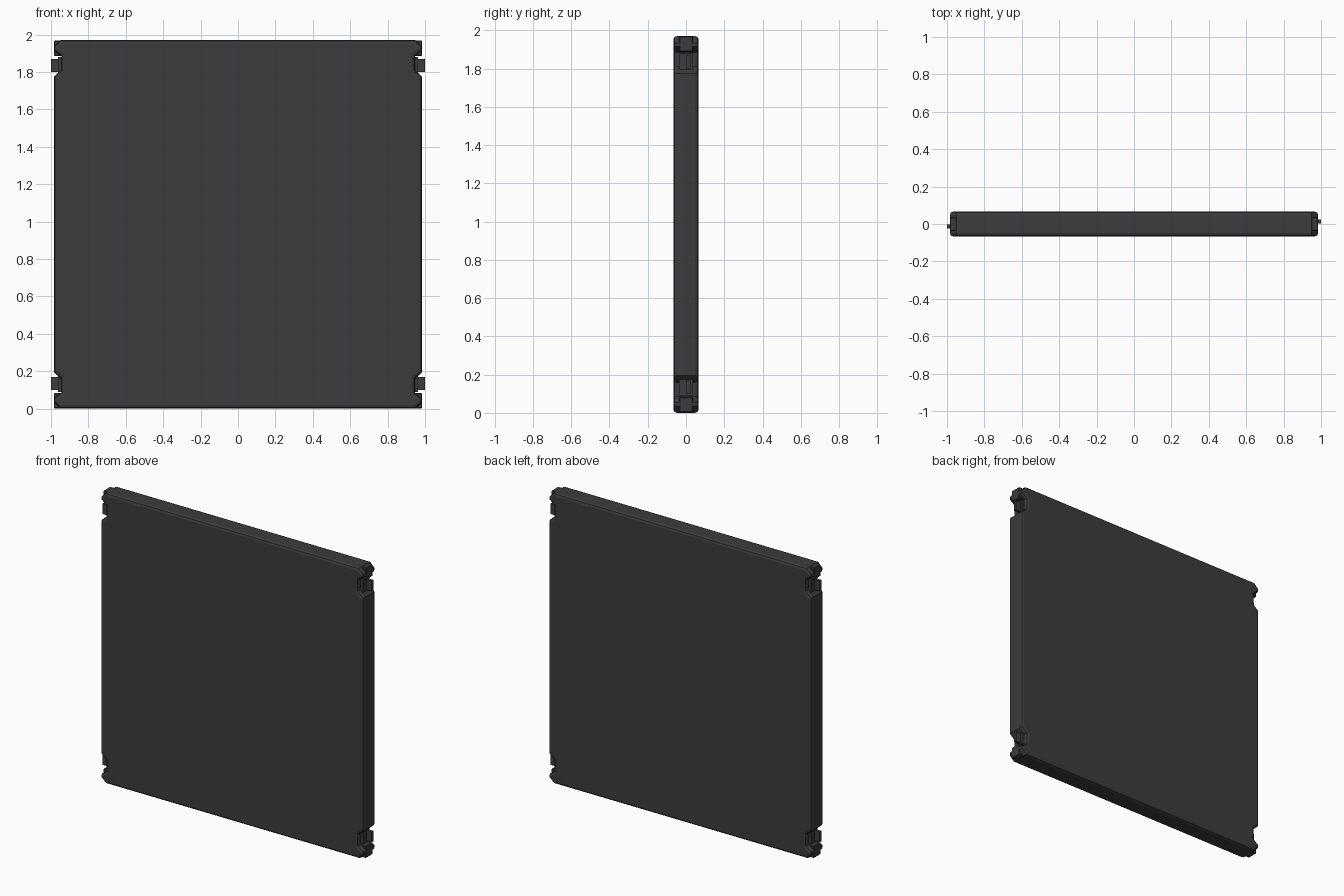
import bpy, bmesh

if "Cube" in bpy.data.objects:
    bpy.data.objects.remove(bpy.data.objects["Cube"])

H = 1.97      # panel height
T = 0.066     # half thickness

mat = bpy.data.materials.new("dark_grey")
mat.diffuse_color = (0.045, 0.045, 0.045, 1)
mat.use_nodes = True
mat.node_tree.nodes["Principled BSDF"].inputs["Base Color"].default_value = mat.diffuse_color


def finish(bm, name):
    bmesh.ops.recalc_face_normals(bm, faces=bm.faces)
    me = bpy.data.meshes.new(name)
    bm.to_mesh(me)
    bm.free()
    ob = bpy.data.objects.new(name, me)
    me.materials.append(mat)
    bpy.context.collection.objects.link(ob)
    return ob


def box(name, x, y, z, bevel=0.0):
    bm = bmesh.new()
    bmesh.ops.create_cube(bm, size=1)
    for v in bm.verts:
        for i, r in enumerate((x, y, z)):
            v.co[i] = (r[0] + r[1]) / 2 + v.co[i] * (r[1] - r[0])
    if bevel:
        bmesh.ops.bevel(bm, geom=bm.edges[:], offset=bevel, segments=1, affect='EDGES')
    return finish(bm, name)


# Panel slab: outline with cut corners and edge notches, mirrored four ways
quarter = [(0.95, H), (0.985, H - 0.035), (0.985, H - 0.055),
           (0.945, H - 0.085), (0.945, H - 0.16), (0.985, H - 0.195)]
right = quarter + [(x, H - z) for x, z in reversed(quarter)]
outline = right + [(-x, z) for x, z in reversed(right)]
bm = bmesh.new()
face = bm.faces.new([bm.verts.new((x, -T, z)) for x, z in outline])
ext = bmesh.ops.extrude_face_region(bm, geom=[face])
for v in ext["geom"]:
    if isinstance(v, bmesh.types.BMVert):
        v.co.y = T
bmesh.ops.recalc_face_normals(bm, faces=bm.faces)
# Rounded rims of the two large faces
rims = [e for e in bm.edges if abs(e.verts[0].co.y - e.verts[1].co.y) < 1e-5]
bmesh.ops.bevel(bm, geom=rims, offset=0.018, segments=2, profile=0.5, affect='EDGES')
finish(bm, "panel")

# Corner blocks and connector clips, with clips offset in y to interlock
for sx, side in ((-1, "left"), (1, "right")):
    for top, level in ((True, "upper"), (False, "lower")):
        def xr(a, b):
            return sorted((sx * a, sx * b))

        def zr(a, b):
            return (H - b, H - a) if top else (a, b)

        tag = f"{level}_{side}"
        box("corner_block_" + tag, xr(0.90, 0.985), (-0.036, 0.036), zr(0.002, 0.083), 0.004)
        box("clip_base_" + tag, xr(0.90, 0.962), (-0.036, 0.036), zr(0.09, 0.18))
        box("clip_tab_" + tag, xr(0.92, 1.0), sorted((sx * 0.003, sx * 0.023)), zr(0.10, 0.17))
